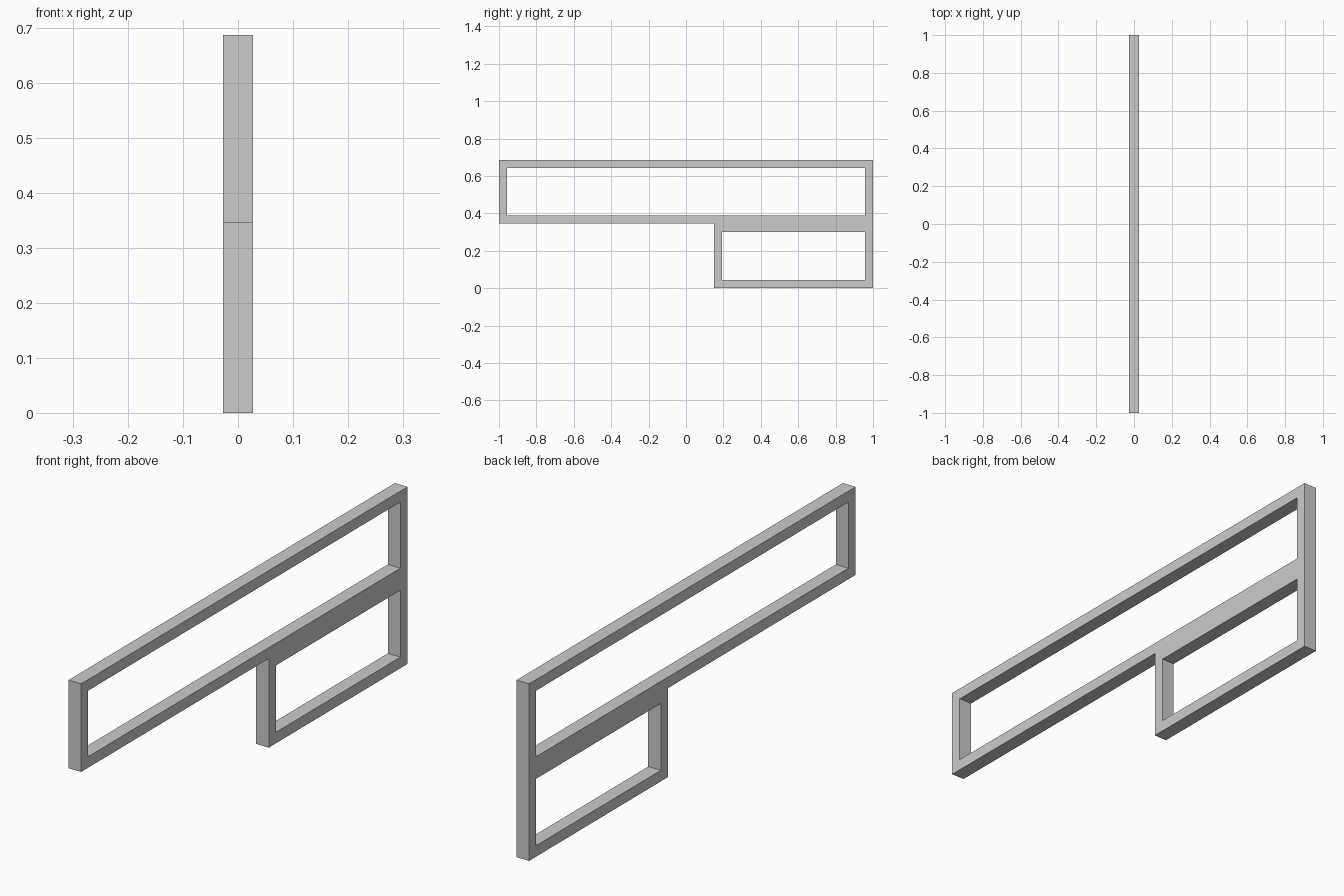
import bpy
import bmesh

cube = bpy.data.objects.get("Cube")
if cube:
    bpy.data.objects.remove(cube, do_unlink=True)

HALF_WIDTH = 0.027
BAR = 0.043
TOP, MIDDLE = 0.687, 0.345
STEP = 0.15

# Single flat colour
grey = bpy.data.materials.new("light grey")
grey.use_nodes = True
colour = (0.6, 0.6, 0.6, 1)
grey.diffuse_color = colour
grey.node_tree.nodes["Principled BSDF"].inputs["Base Color"].default_value = colour


def opening(y0, y1, z0, z1):
    """Rectangle inset by one bar thickness."""
    y0, y1, z0, z1 = y0 + BAR, y1 - BAR, z0 + BAR, z1 - BAR
    return [(y0, z0), (y1, z0), (y1, z1), (y0, z1)]


# Stepped outer outline with an upper and a lower opening
outline = [(-1, MIDDLE), (STEP, MIDDLE), (STEP, 0), (1, 0), (1, TOP), (-1, TOP)]
loops = [outline, opening(-1, 1, MIDDLE, TOP), opening(STEP, 1, 0, MIDDLE)]

bm = bmesh.new()
for loop in loops:
    verts = [bm.verts.new((-HALF_WIDTH, y, z)) for y, z in loop]
    for i, v in enumerate(verts):
        bm.edges.new((verts[i - 1], v))
bmesh.ops.triangle_fill(bm, edges=bm.edges[:], use_beauty=True, normal=(1, 0, 0))

# Give the frame its width
result = bmesh.ops.extrude_face_region(bm, geom=bm.faces[:], use_keep_orig=True)
moved = [g for g in result["geom"] if isinstance(g, bmesh.types.BMVert)]
bmesh.ops.translate(bm, verts=moved, vec=(2 * HALF_WIDTH, 0, 0))
bmesh.ops.recalc_face_normals(bm, faces=bm.faces[:])

mesh = bpy.data.meshes.new("stepped_frame")
bm.to_mesh(mesh)
bm.free()
mesh.materials.append(grey)
frame = bpy.data.objects.new("stepped_frame", mesh)
bpy.context.collection.objects.link(frame)
